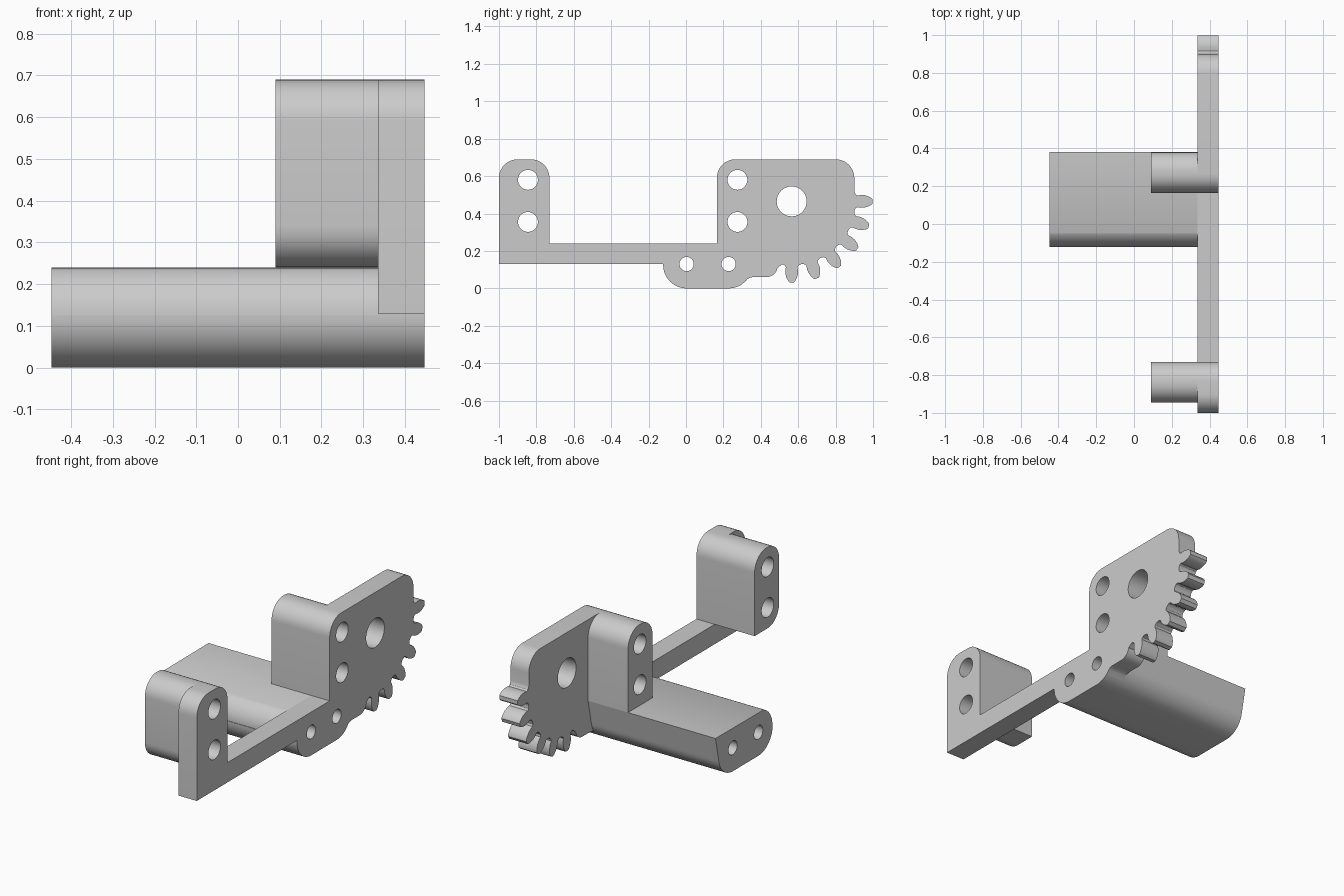
import bpy
import math
from mathutils import Matrix, Vector

cube = bpy.data.objects.get("Cube")
if cube:
    bpy.data.objects.remove(cube, do_unlink=True)

grey = bpy.data.materials.new("plain grey")
grey.use_nodes = True
COLOUR = (0.6, 0.6, 0.6, 1)
grey.diffuse_color = COLOUR
grey.node_tree.nodes["Principled BSDF"].inputs["Base Color"].default_value = COLOUR


def fillet(corners, steps=10):
    """Outline from (y, z, radius) corners, rounding those with a radius."""
    out = []
    for i, (y, z, r) in enumerate(corners):
        p = Vector((y, z))
        if r == 0:
            out.append(p)
            continue
        a = (Vector(corners[i - 1][:2]) - p).normalized()
        b = (Vector(corners[(i + 1) % len(corners)][:2]) - p).normalized()
        half = a.angle(b) / 2
        centre = p + (a + b).normalized() * r / math.sin(half)
        start = p + a * r / math.tan(half) - centre
        end = p + b * r / math.tan(half) - centre
        sweep = math.atan2(start.x * end.y - start.y * end.x, start.dot(end))
        for k in range(steps + 1):
            out.append(centre + Matrix.Rotation(sweep * k / steps, 2) @ start)
    return out


def arc(y, z, r, start, end, steps=16):
    angles = [math.radians(start + (end - start) * k / steps) for k in range(steps + 1)]
    return [Vector((y + r * math.cos(a), z + r * math.sin(a))) for a in angles]


def hole(y, z, r):
    return arc(y, z, r, 0, 352.5, 47)


def extrude(name, loops, x0, x1):
    """Extrude a y-z outline with holes between two x positions."""
    curve = bpy.data.curves.new(name, "CURVE")
    curve.dimensions = "2D"
    curve.fill_mode = "BOTH"
    curve.extrude = (x1 - x0) / 2
    for loop in loops:
        # Drop repeated points where two stretches of outline meet
        loop = [p for i, p in enumerate(loop) if (p - loop[i - 1]).length > 0.0005]
        spline = curve.splines.new("POLY")
        spline.points.add(len(loop) - 1)
        for point, p in zip(spline.points, loop):
            point.co = (p.x, p.y, 0, 1)
        spline.use_cyclic_u = True
    obj = bpy.data.objects.new(name, curve)
    bpy.context.collection.objects.link(obj)
    bpy.ops.object.select_all(action="DESELECT")
    obj.select_set(True)
    bpy.context.view_layer.objects.active = obj
    bpy.ops.object.convert(target="MESH")
    obj = bpy.context.object
    turn = Matrix(((0, 0, 1, (x0 + x1) / 2), (1, 0, 0, 0), (0, 1, 0, 0), (0, 0, 0, 1)))
    obj.data.transform(turn)
    bpy.ops.object.mode_set(mode="EDIT")
    bpy.ops.mesh.select_all(action="SELECT")
    bpy.ops.mesh.remove_doubles(threshold=0.0001)
    bpy.ops.mesh.normals_make_consistent(inside=False)
    bpy.ops.object.mode_set(mode="OBJECT")
    obj.data.materials.clear()
    obj.data.materials.append(grey)
    bpy.ops.object.shade_smooth_by_angle(angle=math.radians(30))


# Shared positions
LEFT, INNER, RIGHT = -0.447, 0.335, 0.447
GEAR = Vector((0.565, 0.465))
front_holes = [hole(-0.845, z, 0.053) for z in (0.355, 0.58)]
back_holes = [hole(0.275, z, 0.053) for z in (0.355, 0.58)]
bar_holes = [hole(y, 0.13, 0.038) for y in (0.003, 0.228)]

# Gear teeth: half of one tooth as (radius, half width), mirrored and repeated
half_tooth = [(0.336, 0.05), (0.342, 0.037), (0.352, 0.031), (0.37, 0.034),
              (0.39, 0.033), (0.41, 0.027), (0.425, 0.019), (0.433, 0.011)]
tooth = [Vector((r, -w)) for r, w in half_tooth]
tooth += [Vector((r, w)) for r, w in reversed(half_tooth)]
teeth = []
for i in range(6):
    spin = Matrix.Rotation(math.radians(18 * i - 90), 2)
    teeth += [GEAR + spin @ p for p in tooth]

# Side plate with two ears, lower lobe and gear sector
lower_edge = [Vector((-0.122, 0.13))]
lower_edge += arc(0.003, 0.125, 0.125, 180, 270)
lower_edge += arc(0.228, 0.125, 0.125, 270, 312)
lower_edge += arc(0.362, 0.0, 0.06, 125, 90, 6)
lower_edge += arc(0.43, 0.12, 0.06, 270, 350, 8)
upper_edge = fillet([
    (0.9, 0.52, 0), (0.9, 0.69, 0.1), (0.165, 0.69, 0.1), (0.165, 0.24, 0),
    (-0.73, 0.24, 0), (-0.73, 0.69, 0.1), (-1, 0.69, 0.1), (-1, 0.13, 0)])
extrude("side_plate",
        [lower_edge + teeth + upper_edge, hole(GEAR.x, GEAR.y, 0.08)]
        + front_holes + back_holes + bar_holes, INNER, RIGHT)

# Long cross bar, rounded along its front and underside
bar = arc(0.003, 0.125, 0.122, 113, 180, 12)
bar += arc(0.003, 0.125, 0.125, 180, 270)
bar += arc(0.228, 0.125, 0.125, 270, 350)
bar.append(Vector((0.38, 0.24)))
extrude("cross_bar", [bar] + bar_holes, LEFT, INNER)

# Mounting blocks behind the ears
front_block = fillet([(-0.945, 0.24, 0.1), (-0.73, 0.24, 0),
                      (-0.73, 0.69, 0.1), (-0.945, 0.69, 0.1)])
extrude("front_block", [front_block] + front_holes, 0.09, INNER)
back_block = fillet([(0.165, 0.24, 0), (0.38, 0.24, 0),
                     (0.38, 0.69, 0.1), (0.165, 0.69, 0.1)])
extrude("back_block", [back_block] + back_holes, 0.09, INNER)
